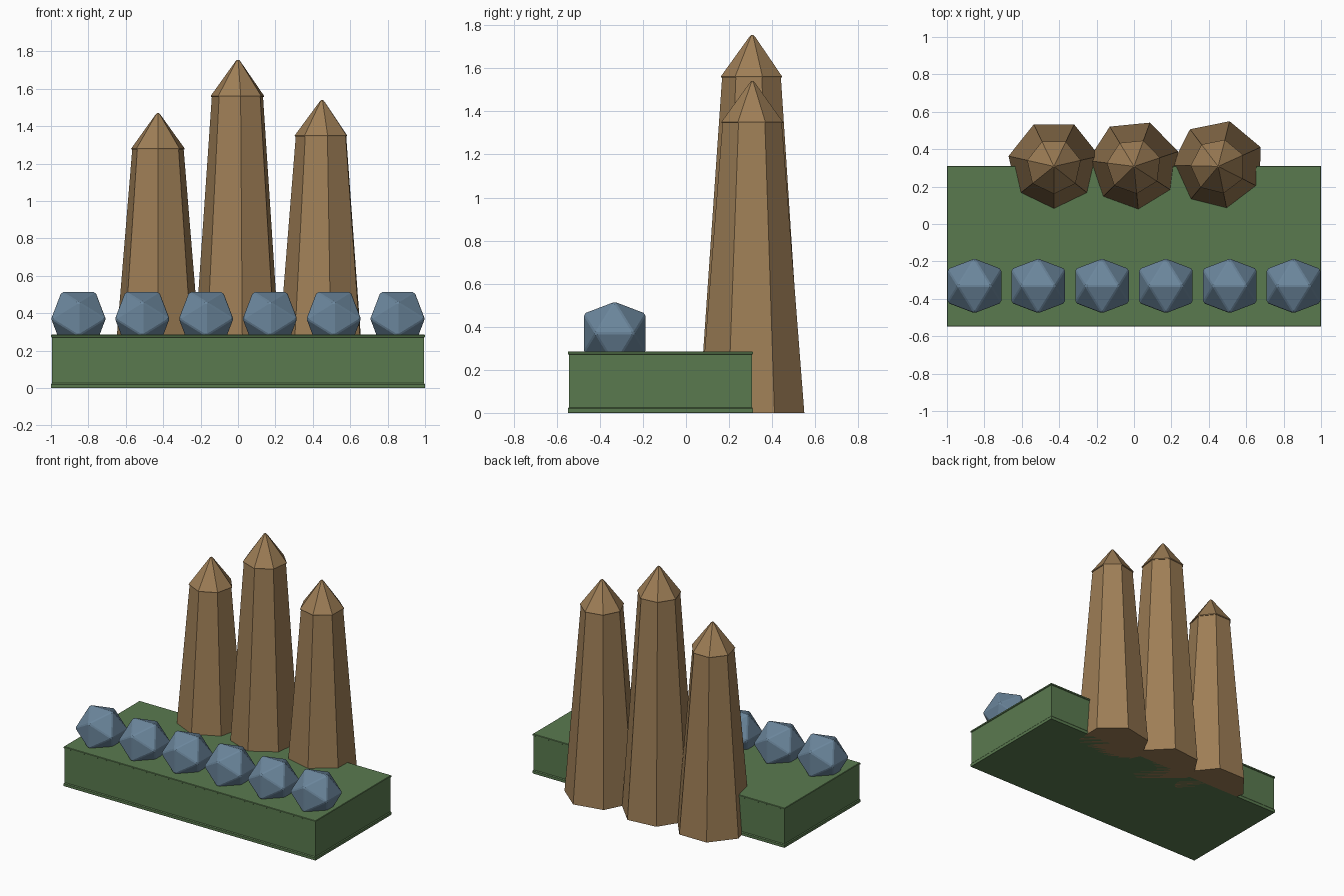
import bpy, bmesh, math

if "Cube" in bpy.data.objects:
    bpy.data.objects.remove(bpy.data.objects["Cube"])


def material(name, rgb):
    def lin(c):
        c /= 255
        return c / 12.92 if c <= 0.04045 else ((c + 0.055) / 1.055) ** 2.4
    m = bpy.data.materials.new(name)
    m.diffuse_color = (*[lin(c) for c in rgb], 1)
    m.use_nodes = True
    m.node_tree.nodes["Principled BSDF"].inputs["Base Color"].default_value = m.diffuse_color
    return m


GREEN = material("moss green", (90, 122, 79))
BROWN = material("tan brown", (158, 126, 86))
BLUE = material("slate blue", (107, 134, 156))


def make_object(name, bm, mat, location=(0, 0, 0)):
    bmesh.ops.recalc_face_normals(bm, faces=bm.faces)
    mesh = bpy.data.meshes.new(name)
    bm.to_mesh(mesh)
    bm.free()
    mesh.materials.append(mat)
    ob = bpy.data.objects.new(name, mesh)
    ob.location = location
    bpy.context.collection.objects.link(ob)
    return ob


def loft(name, rings, mat, location=(0, 0, 0)):
    """Skin a stack of equal-sized point rings and cap both ends."""
    bm = bmesh.new()
    loops = [[bm.verts.new(p) for p in ring] for ring in rings]
    n = len(loops[0])
    for a, b in zip(loops, loops[1:]):
        for i in range(n):
            j = (i + 1) % n
            bm.faces.new((a[i], a[j], b[j], b[i]))
    bm.faces.new(loops[0][::-1])
    bm.faces.new(loops[-1])
    return make_object(name, bm, mat, location)


def heptagon(r, z, turn):
    angles = [math.radians(turn - 90) + i * math.tau / 7 for i in range(7)]
    return [(r * math.cos(a), r * math.sin(a), z) for a in angles]


def rectangle(inset, z):
    x, y = 1 - inset, 0.43 - inset
    return [(-x, -y, z), (x, -y, z), (x, y, z), (-x, y, z)]


# Platform with a thin rim at the top and a foot at the bottom
loft("platform", [rectangle(i, z) for i, z in (
    (0.002, 0), (0, 0.004), (0, 0.02), (0.005, 0.026),
    (0.005, 0.27), (0, 0.273), (0, 0.282), (0.003, 0.285))],
    GREEN, (0, -0.119, 0))

# Three tapering towers with pointed roofs
for side, x, eave, tip, turn in (("left", -0.428, 1.275, 1.47, 0),
                                 ("middle", 0, 1.557, 1.755, 5.7),
                                 ("right", 0.45, 1.345, 1.54, 11.5)):
    loft(side + "_tower", [heptagon(0.249, 0, turn),
                           heptagon(0.141, eave + 0.002, turn)],
         BROWN, (x, 0.308, 0))
    loft(side + "_roof", [heptagon(0.146, eave, turn),
                          heptagon(0.147, eave + 0.005, turn),
                          heptagon(0.014, tip - 0.009, turn),
                          heptagon(0.005, tip, turn)],
         BROWN, (x, 0.308, 0))

# Row of faceted boulders, built from three crossed golden rectangles
PHI = (1 + 5 ** 0.5) / 2
SIZE = 0.09
for k in range(6):
    bm = bmesh.new()
    for a in (-SIZE, SIZE):
        for b in (-SIZE * PHI, SIZE * PHI):
            for p in ((a, 0, b), (b, a, 0), (0, b, a)):
                bm.verts.new(p)
    bmesh.ops.convex_hull(bm, input=bm.verts[:])
    rock = make_object(f"boulder_{k + 1}", bm, BLUE,
                       (-0.853 + 0.3412 * k, -0.331, 0.37))
    bevel = rock.modifiers.new("soft edges", "BEVEL")
    bevel.width = 0.006
    bevel.segments = 1
